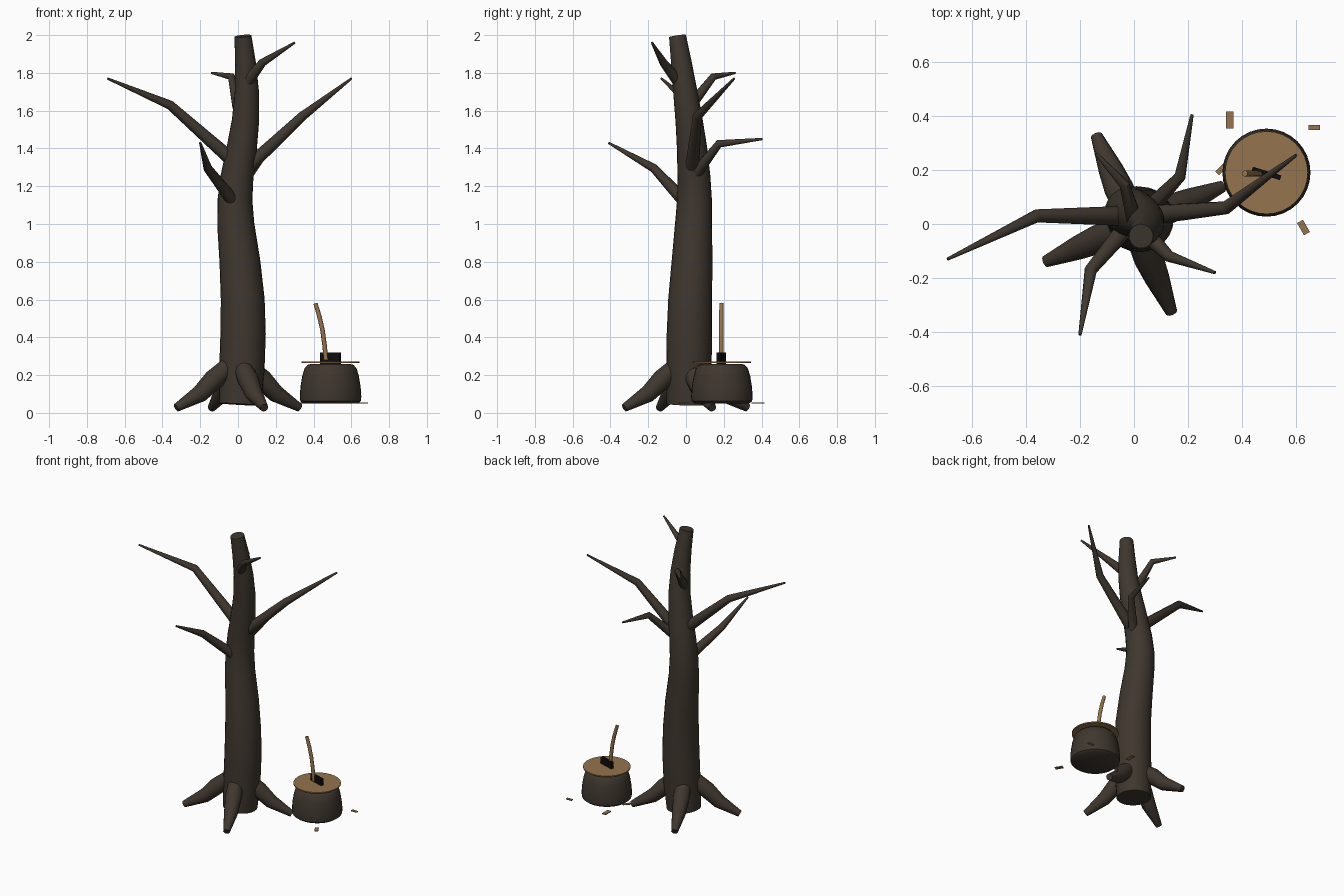
import bpy, bmesh, math
from mathutils import Vector, Matrix

cube = bpy.data.objects.get("Cube")
if cube:
    bpy.data.objects.remove(cube, do_unlink=True)


def material(name, rgb):
    m = bpy.data.materials.new(name)
    m.use_nodes = True
    m.diffuse_color = (*rgb, 1)
    bsdf = next(n for n in m.node_tree.nodes if n.type == 'BSDF_PRINCIPLED')
    bsdf.inputs["Base Color"].default_value = (*rgb, 1)
    return m


BARK = material("dark bark", (0.05, 0.038, 0.028))
WOOD = material("cut wood", (0.30, 0.175, 0.075))
IRON = material("black iron", (0.004, 0.004, 0.004))


def finish(bm, name, mat, smooth=True):
    bmesh.ops.recalc_face_normals(bm, faces=bm.faces)
    mesh = bpy.data.meshes.new(name)
    bm.to_mesh(mesh)
    bm.free()
    mesh.materials.append(mat)
    obj = bpy.data.objects.new(name, mesh)
    bpy.context.collection.objects.link(obj)
    if smooth:
        bpy.ops.object.select_all(action='DESELECT')
        obj.select_set(True)
        bpy.context.view_layer.objects.active = obj
        bpy.ops.object.shade_smooth_by_angle(angle=math.radians(40))
    return obj


def tube(name, points, radii, mat, sides=12):
    """Capped round tube through the points, each ring facing along the path."""
    pts = [Vector(p) for p in points]
    bm = bmesh.new()
    rings = []
    for i, (p, r) in enumerate(zip(pts, radii)):
        before = (p - pts[i - 1]).normalized() if i else Vector()
        after = (pts[i + 1] - p).normalized() if i < len(pts) - 1 else Vector()
        t = (before + after).normalized()
        ref = Vector((0, 1, 0)) if abs(t.y) < 0.75 else Vector((1, 0, 0))
        if i == 0:
            u = t.cross(ref).normalized()
        else:
            u = (u - t * u.dot(t)).normalized()
        v = t.cross(u)
        angles = [math.tau * k / sides for k in range(sides)]
        rings.append([bm.verts.new(p + r * (u * math.cos(a) + v * math.sin(a)))
                      for a in angles])
    for a, b in zip(rings, rings[1:]):
        for k in range(sides):
            n = (k + 1) % sides
            bm.faces.new((a[k], a[n], b[n], b[k]))
    bm.faces.new(rings[0])
    bm.faces.new(rings[-1])
    return finish(bm, name, mat)


def lathe(name, profile, centre, mat, sides=32):
    """Closed solid of revolution from (radius, height) pairs."""
    return tube(name, [(centre[0], centre[1], z) for r, z in profile],
                [r for r, z in profile], mat, sides)


def box(name, centre, size, turn, mat):
    bm = bmesh.new()
    bmesh.ops.create_cube(bm, size=1, matrix=Matrix.Translation(centre)
                          @ Matrix.Rotation(math.radians(turn), 4, 'Z')
                          @ Matrix.Diagonal((*size, 1)))
    return finish(bm, name, mat, smooth=False)


# Trunk: gently swaying, tapering upward
trunk = [
    (0.01, 0.01, 0.045, 0.112), (0.02, 0.015, 0.22, 0.12),
    (0.027, 0.018, 0.42, 0.12), (0.025, 0.022, 0.6, 0.116),
    (0.01, 0.032, 0.8, 0.108), (-0.012, 0.04, 1.0, 0.098),
    (-0.016, 0.045, 1.13, 0.092), (-0.005, 0.042, 1.25, 0.087),
    (0.02, 0.032, 1.4, 0.08), (0.04, 0.016, 1.55, 0.072),
    (0.047, -0.004, 1.7, 0.064), (0.04, -0.024, 1.85, 0.055),
    (0.026, -0.045, 1.995, 0.045)]
tube("trunk", [p[:3] for p in trunk], [p[3] for p in trunk], BARK, 24)

# Four roots spread around the foot
for i in range(4):
    a = math.radians(23 + 90 * i)
    path = [(d * math.cos(a), d * math.sin(a), z)
            for d, z in ((0.06, 0.24), (0.14, 0.175), (0.22, 0.1), (0.355, 0.027))]
    tube(f"root_{i + 1}", path, (0.05, 0.055, 0.046, 0.022), BARK)

# Bent branches: base, elbow, tip and thickness
branches = {
    "long_right_branch": ((-0.01, 0.03, 1.32), (-0.36, 0.03, 1.63), (-0.69, -0.13, 1.77), 0.038),
    "long_left_branch": ((0.03, 0.03, 1.28), (0.34, 0.06, 1.57), (0.60, 0.255, 1.77), 0.038),
    "low_front_branch": ((-0.01, 0.01, 1.1), (-0.16, -0.17, 1.295), (-0.2, -0.41, 1.43), 0.036),
    "back_branch": ((0.04, 0.04, 1.25), (0.17, 0.175, 1.425), (0.215, 0.405, 1.45), 0.033),
    "top_front_branch": ((0.04, -0.03, 1.74), (0.13, -0.12, 1.855), (0.3, -0.18, 1.96), 0.033),
    "top_back_branch": ((0.0, 0.02, 1.62), (-0.035, 0.145, 1.78), (-0.14, 0.26, 1.8), 0.03),
}
for name, (base, elbow, tip, r) in branches.items():
    tube(name, (base, elbow, tip), (r, r * 0.65, 0.006), BARK)

# Chopping stump with a pale cut top
STUMP = (0.49, 0.19)
lathe("stump", ((0.145, 0.05), (0.16, 0.062), (0.163, 0.085), (0.159, 0.14),
                (0.15, 0.195), (0.138, 0.235), (0.122, 0.254), (0.1, 0.26)), STUMP, BARK)
lathe("stump_top", ((0.153, 0.265), (0.153, 0.273)), STUMP, WOOD)

# Axe stuck in the stump
box("axe_head", (0.49, 0.187, 0.283), (0.11, 0.018, 0.075), -17, IRON)
tube("axe_handle", ((0.466, 0.187, 0.28), (0.458, 0.187, 0.36), (0.447, 0.187, 0.44),
                    (0.431, 0.187, 0.51), (0.41, 0.187, 0.58)),
     (0.012, 0.012, 0.012, 0.012, 0.011), WOOD, 10)

# Wood chips scattered round the stump
chips = ((0.355, 0.385, 0.028, 0.062, 0), (0.667, 0.357, 0.044, 0.018, 0),
         (0.627, -0.013, 0.025, 0.052, 30), (0.325, 0.205, 0.02, 0.05, -45))
for i, (x, y, w, d, turn) in enumerate(chips):
    box(f"wood_chip_{i + 1}", (x, y, 0.053), (w, d, 0.006), turn, WOOD)
